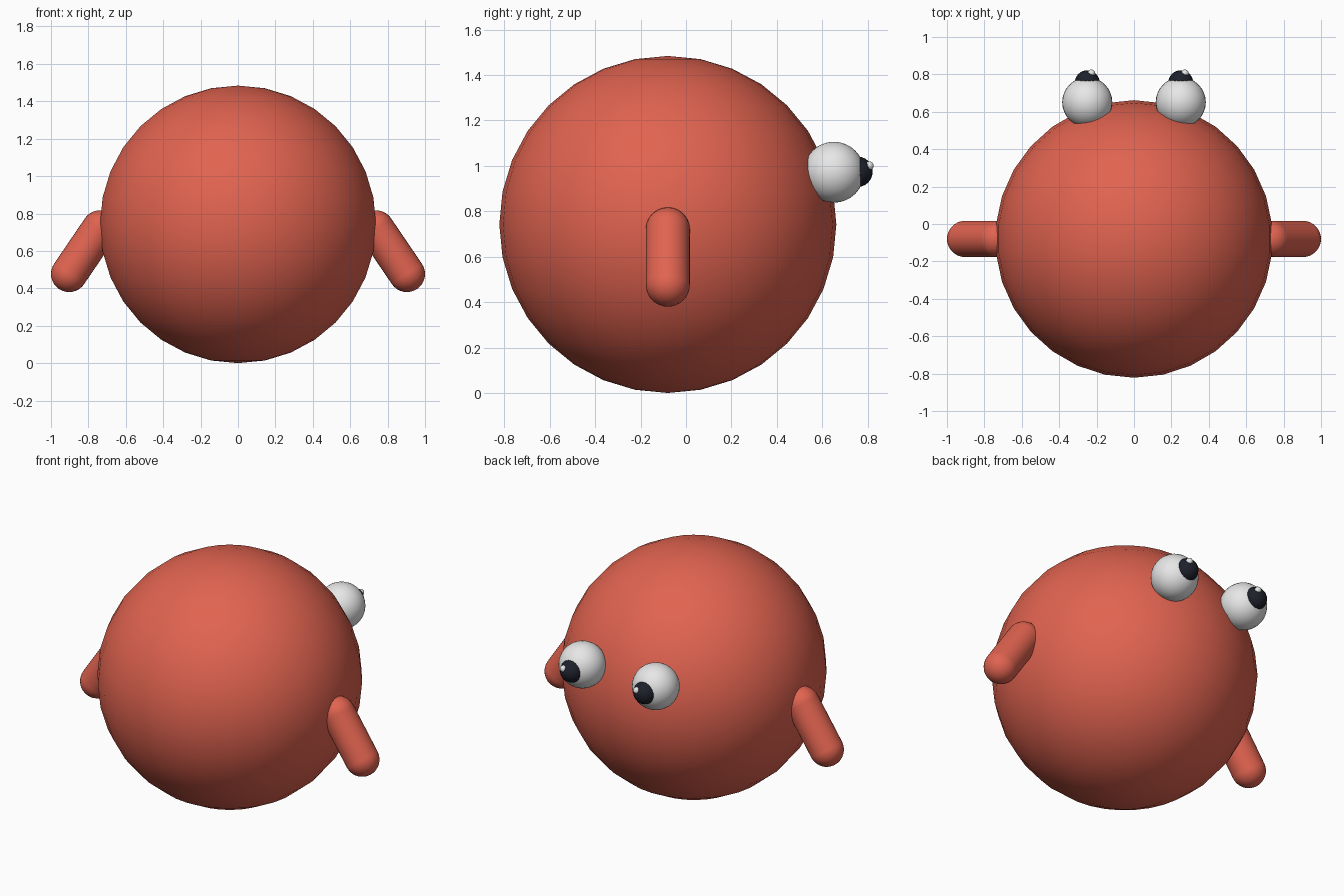
import bpy
from mathutils import Vector

cube = bpy.data.objects.get("Cube")
if cube:
    bpy.data.objects.remove(cube, do_unlink=True)


def material(name, colour, roughness=0.6):
    mat = bpy.data.materials.new(name)
    mat.use_nodes = True
    mat.diffuse_color = (*colour, 1)
    bsdf = mat.node_tree.nodes["Principled BSDF"]
    bsdf.inputs["Base Color"].default_value = (*colour, 1)
    bsdf.inputs["Roughness"].default_value = roughness
    return mat


red = material("coral red", (0.75, 0.125, 0.08))
white = material("eye white", (0.8, 0.8, 0.8))
dark = material("pupil dark", (0.013, 0.015, 0.024))


def finish(name, mat):
    obj = bpy.context.object
    obj.name = obj.data.name = name
    obj.data.materials.append(mat)
    bpy.ops.object.shade_smooth_by_angle(angle=0.7)
    return obj


def ball(name, centre, radius, mat, segments=32, rings=16, rotation=(0, 0, 0)):
    bpy.ops.mesh.primitive_uv_sphere_add(
        segments=segments, ring_count=rings, radius=radius,
        location=centre, rotation=rotation)
    return finish(name, mat)


def rod(name, start, end, radius, mat):
    start, end = Vector(start), Vector(end)
    axis = end - start
    turn = axis.to_track_quat("Z", "Y").to_euler()
    bpy.ops.mesh.primitive_cylinder_add(
        vertices=32, radius=radius, depth=axis.length, end_fill_type="NOTHING",
        location=(start + end) / 2, rotation=turn)
    return finish(name, mat), turn


# Round body
BODY_Y = -0.08
ball("body", (0, BODY_Y, 0.742), 0.742, red, segments=30)

for side, label in ((1, "left"), (-1, "right")):
    # Stubby arm with rounded shoulder and hand
    shoulder = (side * 0.738, BODY_Y, 0.72)
    hand = (side * 0.903, BODY_Y, 0.477)
    arm, turn = rod(label + "_arm", shoulder, hand, 0.097, red)
    ball(label + "_shoulder", shoulder, 0.097, red, rotation=turn)
    ball(label + "_hand", hand, 0.097, red, rotation=turn)

    # Bulging eye, pupil and glint (glints sit on the same side of both eyes)
    x = side * 0.25
    ball(label + "_eye", (x, 0.651, 0.972), 0.134, white)
    ball(label + "_pupil", (x, 0.755, 0.974), 0.067, dark, 24, 12)
    ball(label + "_glint", (x + 0.022, 0.806, 1.0), 0.02, white, 16, 8)
